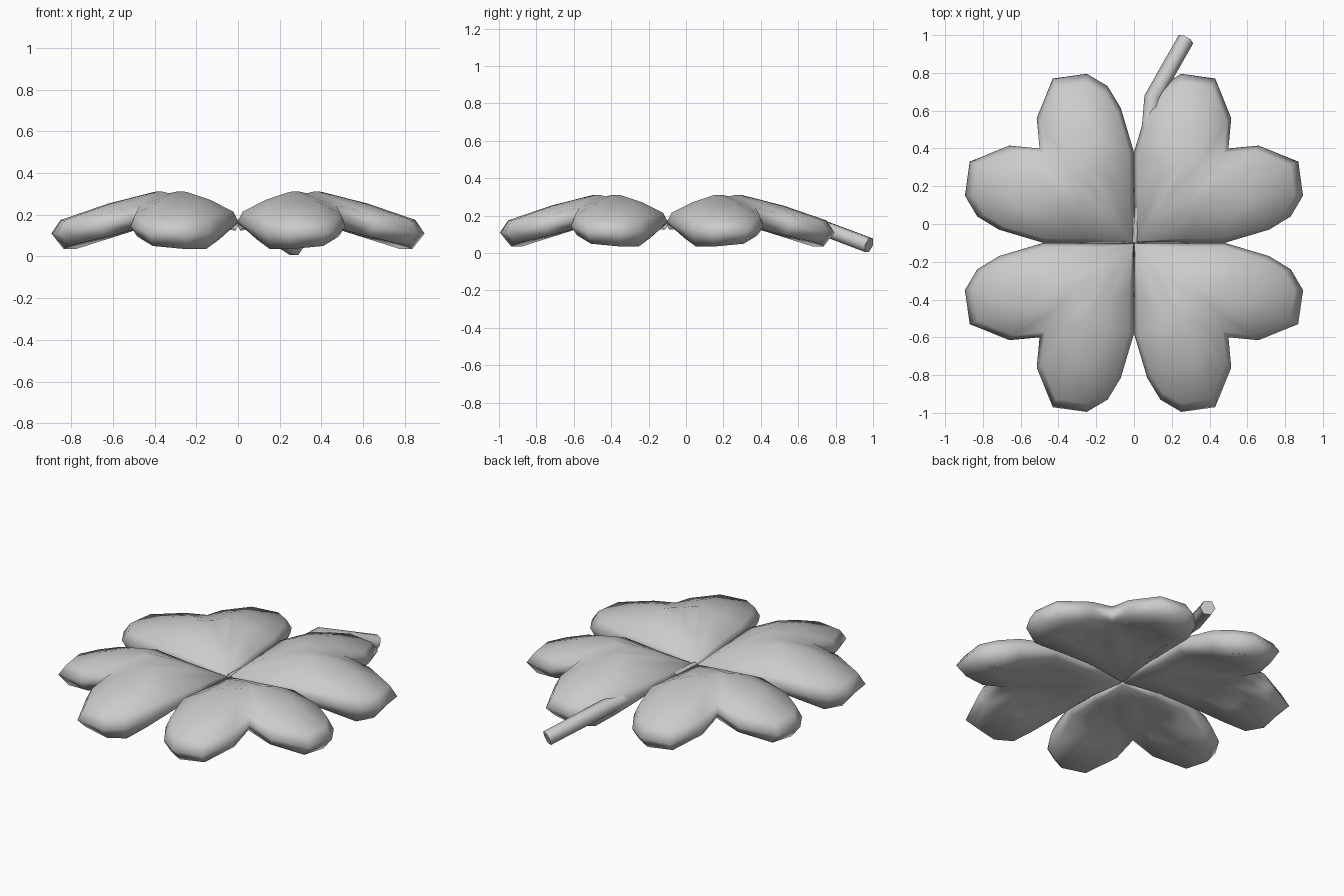
import bpy, bmesh
from math import pi, cos, sin, radians
from mathutils import Vector

if "Cube" in bpy.data.objects:
    bpy.data.objects.remove(bpy.data.objects["Cube"])

CENTRE = Vector((0, -0.1, 0))

# Lower half of a heart leaf, measured from the clover centre:
# x, y, rim z, rise to the top edge, drop to the under edge
RIM = [(0, 0, .145, .025, .02), (.25, 0, .16, .035, .022), (.48, 0, .17, .045, .035),
       (.715, .07, .14, .06, .06), (.83, .14, .115, .065, .08), (.895, .25, .11, .065, .075),
       (.87, .43, .11, .065, .06), (.66, .515, .145, .06, .05), (.5, .5, .19, .055, .055)]
# Along the diagonal: distance, top z, underside z
CREASE = [(.33, .303, .145), (.17, .255, .13)]
PEAK = {1: Vector((.4, .25, .31)), -1: Vector((.4, .25, .155))}


def finish(name, bm, angle):
    bmesh.ops.remove_doubles(bm, verts=bm.verts, dist=.0005)
    bmesh.ops.recalc_face_normals(bm, faces=bm.faces)
    me = bpy.data.meshes.new(name)
    bm.to_mesh(me)
    bm.free()
    ob = bpy.data.objects.new(name, me)
    bpy.context.collection.objects.link(ob)
    bpy.context.view_layer.objects.active = ob
    ob.select_set(True)
    bpy.ops.object.shade_smooth_by_angle(angle=radians(angle))
    ob.select_set(False)
    return ob


def half_leaf(bm, place):
    """One lobe: rounded rim plus domed top and shallow underside."""
    rim = [Vector(p[:3]) for p in RIM]
    add = lambda pts: [bm.verts.new(place(p)) for p in pts]
    rim_v = add(rim)
    for side in (1, -1):
        peak = PEAK[side]
        inset = []
        for i, p in enumerate(rim):
            q = p.lerp(peak, .09 if side > 0 else .12)
            if i == 0:
                q = Vector((.01, .01, 0))
            elif i == len(rim) - 1:
                q = Vector((.47, .47, 0))
            q.z = p.z + (RIM[i][3] if side > 0 else -RIM[i][4])
            inset.append(q)
        crease = [Vector((d, d, t if side > 0 else b)) for d, t, b in CREASE]
        loop = inset + crease
        bulge = Vector((0, 0, .01 if side > 0 else 0))
        mid = [p.lerp(peak, .5) + bulge for p in loop]
        # keep the dome level beside the diagonal
        for k in range(len(rim) - 1, len(loop)):
            mid[k] -= bulge * .5
        lv, mv = add(loop), add(mid)
        pv = add([peak])[0]
        for i in range(len(rim) - 1):
            bm.faces.new((rim_v[i], rim_v[i + 1], lv[i + 1], lv[i]))
        n = len(loop)
        for i in range(n):
            j = (i + 1) % n
            bm.faces.new((lv[i], lv[j], mv[j], mv[i]))
            bm.faces.new((mv[i], mv[j], pv))


# Four heart-shaped leaves
for name, sx, sy in (("leaf_back_right", 1, 1), ("leaf_back_left", -1, 1),
                     ("leaf_front_left", -1, -1), ("leaf_front_right", 1, -1)):
    bm = bmesh.new()
    half_leaf(bm, lambda p: CENTRE + Vector((p.x * sx, p.y * sy, p.z)))
    half_leaf(bm, lambda p: CENTRE + Vector((p.y * sx, p.x * sy, p.z)))
    finish(name, bm, 100)

# Six-sided tapered bent stem
path = [(Vector((.004, -.1, .165)), .014), (Vector((.1, .67, .158)), .046),
        (Vector((.275, .978, .042)), .044)]
bm = bmesh.new()
rings = []
for i, (p, r) in enumerate(path):
    d = (path[min(i + 1, 2)][0] - path[max(i - 1, 0)][0]).normalized()
    side = d.cross(Vector((0, 0, 1))).normalized()
    up = side.cross(d)
    rings.append([bm.verts.new(p + r * (side * cos(k * pi / 3) + up * sin(k * pi / 3)))
                  for k in range(6)])
for a, b in zip(rings, rings[1:]):
    for k in range(6):
        j = (k + 1) % 6
        bm.faces.new((a[k], a[j], b[j], b[k]))
bm.faces.new(rings[0])
bm.faces.new(rings[-1])
finish("stem", bm, 65)
